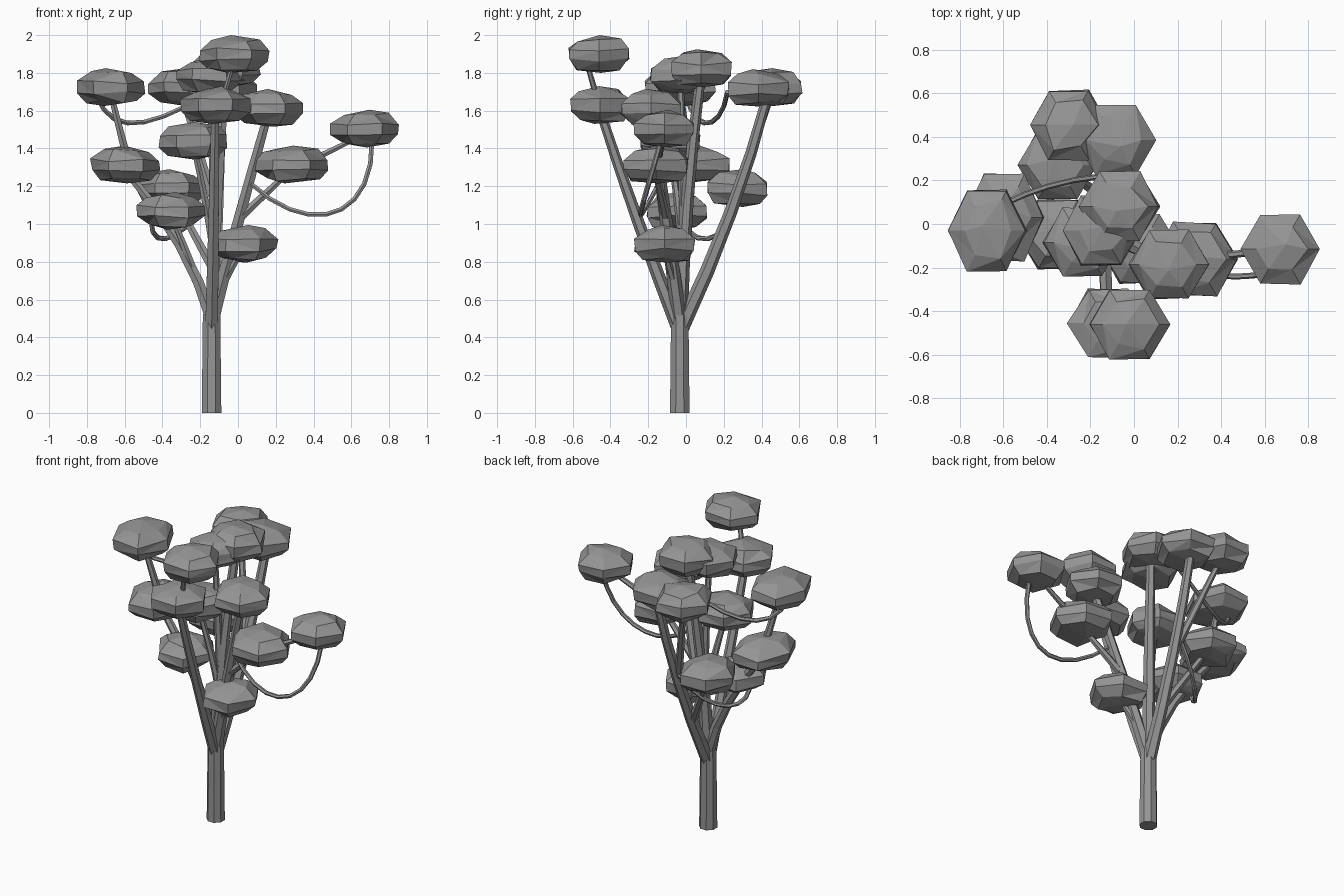
import bpy, bmesh, random
from math import cos, sin, pi
from mathutils import Vector

if "Cube" in bpy.data.objects:
    bpy.data.objects.remove(bpy.data.objects["Cube"])

random.seed(4)

dark = bpy.data.materials.new("dark_grey")
dark.diffuse_color = (.3, .3, .3, 1)
dark.use_nodes = True
dark.node_tree.nodes["Principled BSDF"].inputs["Base Color"].default_value = dark.diffuse_color


def finish(name, bm):
    bmesh.ops.recalc_face_normals(bm, faces=bm.faces)
    me = bpy.data.meshes.new(name)
    bm.to_mesh(me)
    bm.free()
    me.materials.append(dark)
    ob = bpy.data.objects.new(name, me)
    bpy.context.collection.objects.link(ob)


def skin(bm, rings):
    for a, b in zip(rings, rings[1:]):
        n = len(a)
        for i in range(n):
            bm.faces.new((a[i], a[(i + 1) % n], b[(i + 1) % n], b[i]))


def bezier(ctrl, t):
    """Point on a curve of any degree."""
    p = [Vector(c) for c in ctrl]
    while len(p) > 1:
        p = [a.lerp(b, t) for a, b in zip(p, p[1:])]
    return p[0]


def tube(name, ctrl, r0, r1, sides=6, steps=4):
    """Tapered faceted tube along a curve."""
    bm = bmesh.new()
    p = [bezier(ctrl, i / steps) for i in range(steps + 1)]
    rings = []
    for i, c in enumerate(p):
        d = (p[min(i + 1, steps)] - p[max(i - 1, 0)]).normalized()
        u = d.cross(Vector((0, 1, 0))).normalized()
        v = d.cross(u)
        r = r0 + (r1 - r0) * i / steps
        angles = [2 * pi * (k + .5) / sides for k in range(sides)]
        rings.append([bm.verts.new(c + r * (u * cos(a) + v * sin(a))) for a in angles])
    skin(bm, rings)
    bm.faces.new(rings[0])
    bm.faces.new(rings[-1])
    finish(name, bm)


def leaf_clump(name, centre, rx=.185, ry=.16, rz=.1):
    """Flattened, slightly irregular six-sided clump."""
    bm = bmesh.new()
    c, ry = Vector(centre), ry / sin(pi / 3)
    rings = []
    for r, h, jit in ((.7, -.8, .1), (.98, -.32, .03), (.98, .25, .04), (.64, .75, .12)):
        ring = []
        for k in range(6):
            s = r + random.uniform(-jit, jit)
            z = h + random.uniform(-.1, .1)
            ring.append(bm.verts.new(c + Vector((rx * s * cos(pi * k / 3), ry * s * sin(pi * k / 3), rz * z))))
        rings.append(ring)
    skin(bm, rings)
    for ring, h in ((rings[0], -1), (rings[-1], 1)):
        tip = bm.verts.new(c + Vector((random.uniform(-.2, .2) * rx, random.uniform(-.2, .2) * ry, h * rz)))
        for i in range(6):
            bm.faces.new((ring[i], ring[(i + 1) % 6], tip))
    bmesh.ops.triangulate(bm, faces=[f for f in bm.faces if len(f.verts) == 4])
    finish(name, bm)


# Leaf clumps: centres
clumps = {
    "crown": (-.02, -.46, 1.9), "front": (-.12, -.455, 1.63),
    "back_left": (-.3, .455, 1.725), "back_right": (-.085, .385, 1.72), "back_low": (-.35, .27, 1.19),
    "mid_top": (-.065, .08, 1.825), "mid_side": (-.15, -.03, 1.79), "mid_low": (-.235, -.085, 1.44),
    "left": (-.595, .03, 1.315), "left_top": (-.675, -.03, 1.725), "left_low": (-.35, -.05, 1.07),
    "right": (.16, -.185, 1.615), "right_mid": (.28, -.16, 1.315),
    "right_tip": (.67, -.115, 1.505), "right_low": (.025, -.115, .895),
}
wide = {"left": {"ry": .2}, "left_top": {"ry": .19}, "right_mid": {"rx": .2, "ry": .17}}
for name, centre in clumps.items():
    leaf_clump("leaf_clump_" + name, centre, **wide.get(name, {}))

# Trunk
fork = Vector((-.14, -.033, .52))
tube("trunk", [(fork.x, fork.y, 0), fork], .056, .05, 8, 2)

# Branches: target clump, parent branch (or trunk), place along parent, upward bend, start radius
paths = {"trunk": [(fork.x, fork.y, .3), fork]}
branches = [
    ("front", "trunk", .6, -.1, .039), ("back_right", "trunk", .6, -.3, .042),
    ("mid_top", "trunk", .7, .6, .042), ("left", "trunk", .9, .5, .036),
    ("right", "trunk", .8, .05, .041),
    ("crown", "front", .93, 0, .02), ("back_low", "back_right", .25, 0, .028),
    ("back_left", "back_right", .5, 0, .027), ("mid_side", "mid_top", .35, .3, .028),
    ("mid_low", "mid_top", .3, .2, .026), ("left_top", "left", .95, 0, .027),
    ("left_low", "left", .3, .1, .024), ("right_mid", "right", .5, 0, .026),
    ("right_tip", "right_mid", 1, 0, .021), ("right_low", "right", .16, .1, .024),
]
shift = {"crown": -.07, "back_right": .05}
for name, parent, t, bend, r in branches:
    a, b = bezier(paths[parent], t), Vector(clumps[name]) + Vector((0, shift.get(name, 0), -.03))
    mid = (a + b) / 2
    mid += Vector((a.x - mid.x, a.y - mid.y, 0)) * bend
    paths[name] = [a, mid, b]
    tube("branch_" + name, paths[name], r, r * .62)

# Hanging vines
tube("vine_right", [(.71, -.13, 1.45), (.72, -.25, 1.02), (.38, -.3, .92), (.06, -.14, 1.22)], .014, .013, 6, 9)
tube("vine_left", [(-.75, .0, 1.69), (-.68, .05, 1.46), (-.47, .19, 1.5), (-.14, .22, 1.7)], .014, .013, 6, 7)
tube("vine_low", [(-.46, -.02, 1.02), (-.46, .05, .84), (-.3, .24, .92), (-.14, .28, 1.13)], .014, .013, 6, 7)
